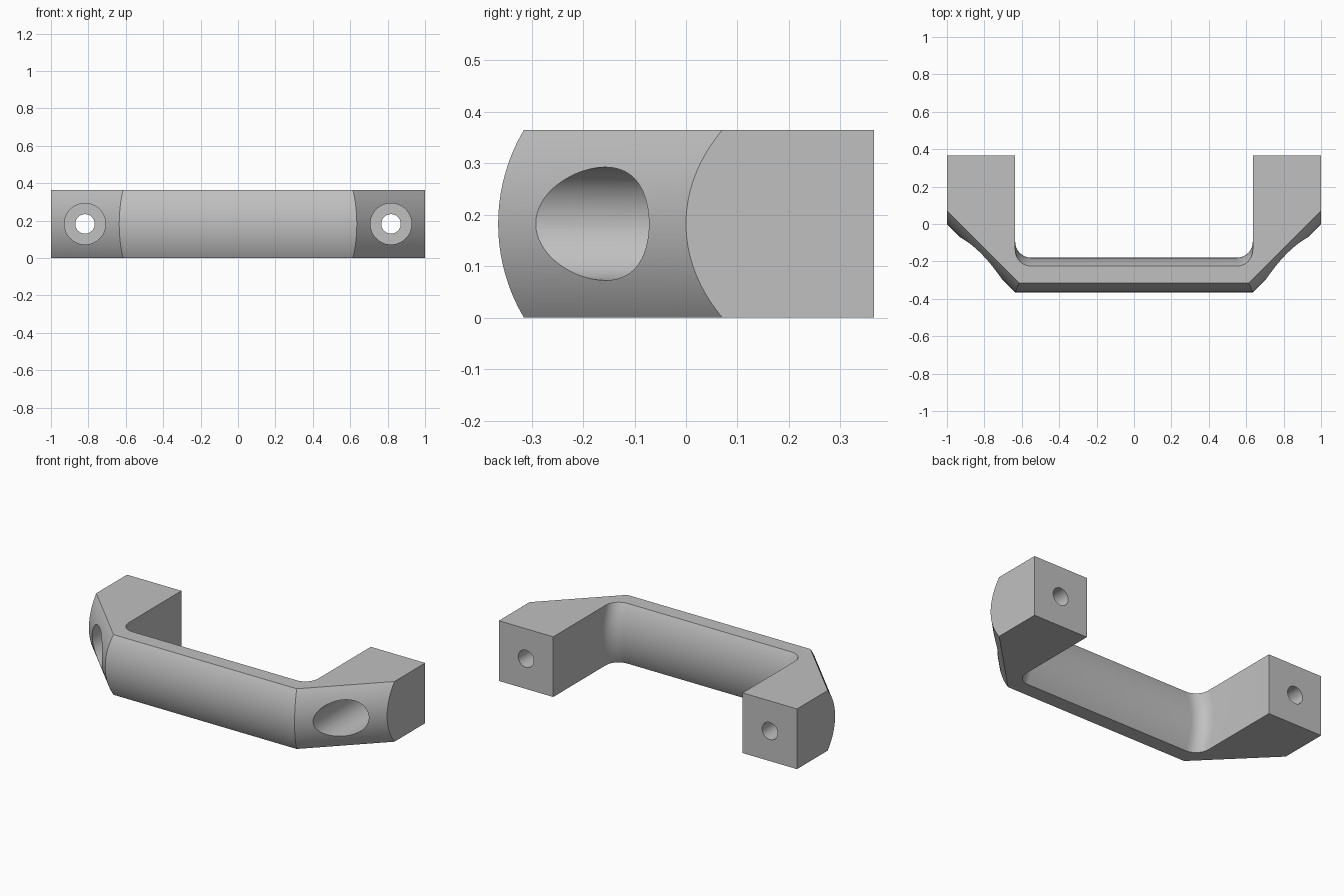
import bpy
import bmesh
import math
from mathutils import Matrix

cube = bpy.data.objects.get("Cube")
if cube:
    bpy.data.objects.remove(cube, do_unlink=True)

HEIGHT = 0.365
HALF = HEIGHT / 2
INNER_X = 0.635      # inner face of each leg
FRONT, BACK = -0.365, 0.365
GRIP_BACK = -0.18
FILLET = 0.085
SAG = 0.05           # depth of the rounded front
SLICES, FILLET_STEPS = 32, 10

# Brushed metal grey
metal = bpy.data.materials.new("metal_grey")
metal.use_nodes = True
grey = (0.53, 0.53, 0.53, 1)
metal.diffuse_color = grey
metal.node_tree.nodes["Principled BSDF"].inputs["Base Color"].default_value = grey


def make_object(name, bm):
    bmesh.ops.recalc_face_normals(bm, faces=bm.faces)
    mesh = bpy.data.meshes.new(name)
    bm.to_mesh(mesh)
    bm.free()
    obj = bpy.data.objects.new(name, mesh)
    bpy.context.collection.objects.link(obj)
    mesh.materials.append(metal)
    return obj


def outline(sag):
    """Horizontal outline of the handle where the rounded faces recede by sag."""
    half = [(INNER_X - sag * math.tan(math.pi / 8), FRONT + sag),
            (1, sag * math.sqrt(2)), (1, BACK), (INNER_X, BACK)]
    grip_y = GRIP_BACK - sag * 0.9
    cx, cy = INNER_X - FILLET, grip_y + FILLET
    for i in range(FILLET_STEPS + 1):
        a = -math.pi / 2 * i / FILLET_STEPS
        half.append((cx + FILLET * math.cos(a), cy + FILLET * math.sin(a)))
    return half + [(-x, y) for x, y in reversed(half)]


# Handle body: outlines stacked upward along a circular arc
radius = (HALF ** 2 + SAG ** 2) / (2 * SAG)
reach = math.asin(HALF / radius)
bm = bmesh.new()
rings = []
for i in range(SLICES + 1):
    a = reach * (2 * i / SLICES - 1)
    z = HALF + radius * math.sin(a)
    rings.append([bm.verts.new((x, y, z)) for x, y in outline(radius * (1 - math.cos(a)))])
for low, high in zip(rings, rings[1:]):
    for j in range(len(low)):
        k = (j + 1) % len(low)
        bm.faces.new((low[j], low[k], high[k], high[j]))
bm.faces.new(rings[0])
bm.faces.new(rings[-1])
handle = make_object("handle", bm)


def screw_cutter(x):
    """Stepped cutter: wide screw-head recess in front, narrow hole behind."""
    bm = bmesh.new()
    profile = [(0.11, -0.6), (0.11, 0.2), (0.052, 0.2), (0.052, 0.6)]
    sides = 64
    loops = []
    for r, y in profile:
        loops.append([bm.verts.new((x + r * math.cos(t), y, HALF + r * math.sin(t)))
                      for t in (math.tau * n / sides for n in range(sides))])
    for a, b in zip(loops, loops[1:]):
        for j in range(sides):
            k = (j + 1) % sides
            bm.faces.new((a[j], a[k], b[k], b[j]))
    bm.faces.new(loops[0])
    bm.faces.new(loops[-1])
    obj = make_object("screw_hole_cutter", bm)
    obj.hide_render = True
    return obj


# Screw holes through both legs
bpy.ops.object.select_all(action='DESELECT')
bpy.context.view_layer.objects.active = handle
handle.select_set(True)
for side in (-1, 1):
    cutter = screw_cutter(side * 0.818)
    mod = handle.modifiers.new("screw_hole", 'BOOLEAN')
    mod.operation = 'DIFFERENCE'
    mod.solver = 'EXACT'
    mod.object = cutter
    bpy.ops.object.modifier_apply(modifier=mod.name)
    bpy.data.objects.remove(cutter, do_unlink=True)

bpy.ops.object.shade_smooth_by_angle(angle=math.radians(25))
